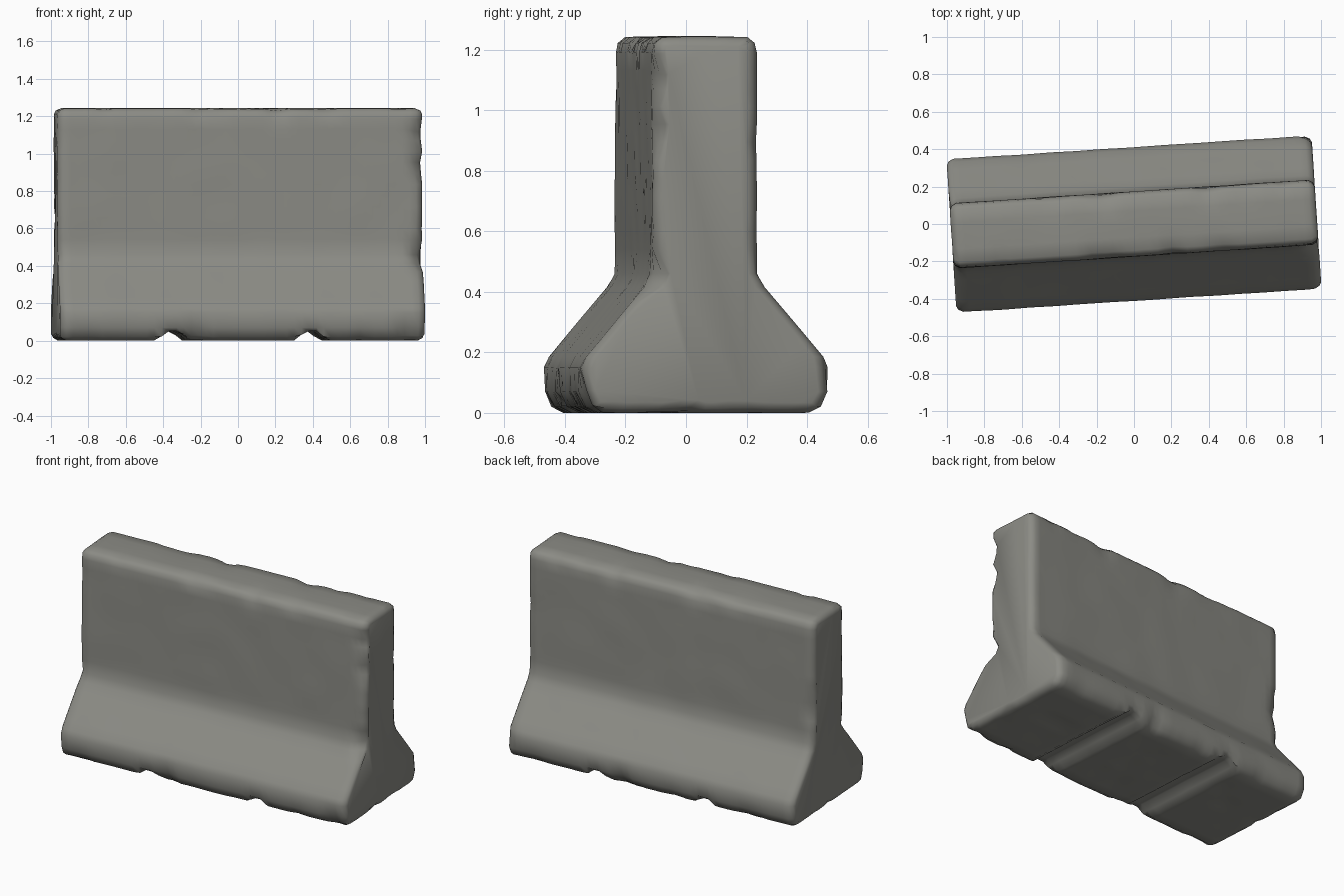
import bpy, bmesh, math
from mathutils import Vector, noise

if "Cube" in bpy.data.objects:
    bpy.data.objects.remove(bpy.data.objects["Cube"], do_unlink=True)

HALF_LENGTH = 0.978
HEIGHT = 1.245
YAW = math.radians(3.75)

# Half of the cross-section, from the middle of the base to the middle of the top
HALF_PROFILE = [(0, 0), (0.345, 0), (0.385, 0.02), (0.408, 0.07), (0.41, 0.15),
                (0.393, 0.185), (0.2, 0.415), (0.177, 0.46), (0.173, 0.54),
                (0.173, 1.19), (0.165, 1.222), (0.142, 1.241), (0, HEIGHT)]

# Chips knocked out of edges: x, y, z, radius, depth
CHIPS = [(0.97, -0.17, 0.45, 0.08, 0.05), (0.97, -0.17, 0.93, 0.07, 0.04),
         (0.97, -0.17, 1.12, 0.09, 0.035), (-0.97, 0.17, 0.65, 0.08, 0.025),
         (-0.15, 0.17, 1.24, 0.09, 0.02), (0.4, 0.17, 1.24, 0.09, 0.02),
         (0.2, -0.17, 1.24, 0.08, 0.02), (0.9, -0.4, 0.05, 0.1, 0.03),
         (-0.25, -0.4, 0.03, 0.09, 0.03), (0.2, 0.4, 0.03, 0.09, 0.03)]


def subdivided(points, step):
    """Split long straight runs into even pieces."""
    result = []
    for a, b in zip(points, points[1:]):
        a, b = Vector(a), Vector(b)
        count = max(1, round((b - a).length / step))
        result += [a.lerp(b, i / count) for i in range(count)]
    return result + [Vector(points[-1])]


def notch_height(x):
    """Height of the two drainage grooves under the base."""
    return 0.052 * max(0, min(1, (0.085 - abs(abs(x) - 0.37)) / 0.05))


def weathered(p, edge):
    """Wear the surface a little, and the corners more."""
    centre = Vector((p.x * 0.93, 0, min(max(p.z, 0.2), 1.05)))
    inward = (centre - p).normalized()
    wear = 0.003 * noise.noise(p * 5)
    if edge:
        wear += 0.022 * max(0, noise.noise(p * 9) - 0.1)
    for x, y, z, radius, depth in CHIPS:
        fall = 1 - (p - Vector((x, y, z))).length / radius
        if fall > 0:
            wear += depth * fall
    q = p + inward * wear
    q.z = min(max(q.z, 0), HEIGHT)
    return q


# Closed ring of cross-section points
right_half = subdivided(HALF_PROFILE, 0.06)
ring = right_half + [Vector((-p.x, p.y)) for p in reversed(right_half[1:-1])]

# Stations along the length, with rounded ends given as position and inset
end_stations = [(HALF_LENGTH, 0.034), (HALF_LENGTH - 0.01, 0.014),
                (HALF_LENGTH - 0.035, 0)]
steps = 46
span = HALF_LENGTH - 0.07
stations = [(-x, inset) for x, inset in end_stations]
stations += [(-span + 2 * span * i / steps, 0) for i in range(steps + 1)]
stations += reversed(end_stations)

# Concrete barrier body, lofted through the stations
bm = bmesh.new()
loops = []
for x, inset in stations:
    loop = []
    for p in ring:
        y = math.copysign(max(abs(p.x) - inset, 0), p.x)
        z = min(max(p.y, inset, notch_height(x)), HEIGHT - inset)
        edge = (abs(x) > HALF_LENGTH - 0.04 or z < 0.03
                or (z > 1.2 and abs(y) > 0.13))
        loop.append(bm.verts.new(weathered(Vector((x, y, z)), edge)))
    loops.append(loop)

n = len(ring)
for a, b in zip(loops, loops[1:]):
    for i in range(n):
        j = (i + 1) % n
        bm.faces.new((a[i], a[j], b[j], b[i]))
bm.faces.new(loops[0])
bm.faces.new(list(reversed(loops[-1])))
bmesh.ops.recalc_face_normals(bm, faces=bm.faces)

mesh = bpy.data.meshes.new("concrete_barrier")
bm.to_mesh(mesh)
bm.free()
barrier = bpy.data.objects.new("concrete_barrier", mesh)
bpy.context.collection.objects.link(barrier)
barrier.rotation_euler.z = YAW

# Concrete colour
concrete = bpy.data.materials.new("concrete_grey")
concrete.use_nodes = True
colour = (0.26, 0.26, 0.235, 1)
concrete.diffuse_color = colour
concrete.node_tree.nodes["Principled BSDF"].inputs["Base Color"].default_value = colour
mesh.materials.append(concrete)

bpy.context.view_layer.objects.active = barrier
barrier.select_set(True)
bpy.ops.object.shade_smooth_by_angle(angle=math.radians(50))
